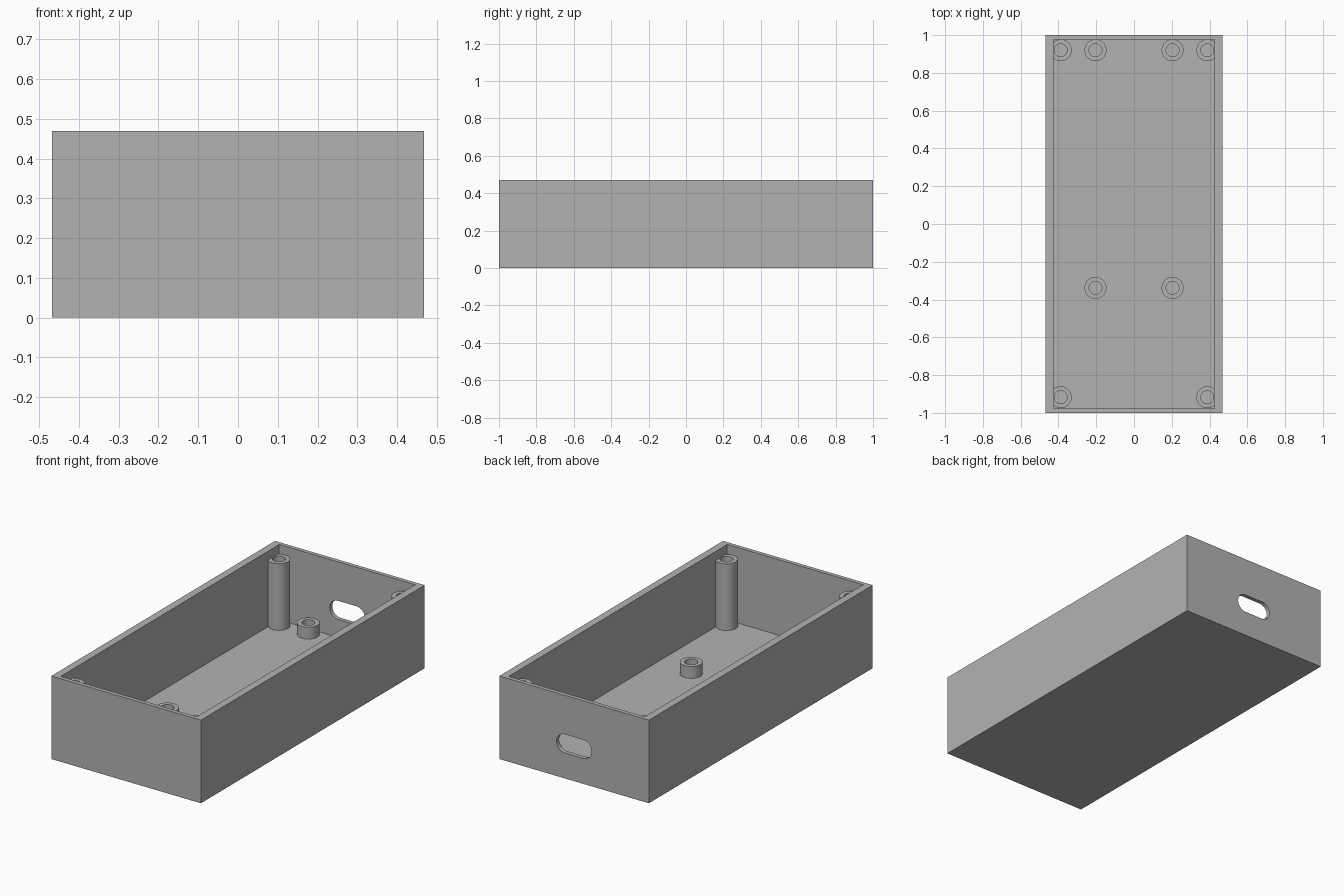
import bpy, bmesh, math
from mathutils import Matrix

cube = bpy.data.objects.get("Cube")
if cube:
    bpy.data.objects.remove(cube, do_unlink=True)

HALF_X, HALF_Y, HEIGHT = 0.468, 1.0, 0.47
SIDE_WALL, END_WALL, FLOOR = 0.042, 0.023, 0.043
SEGMENTS = 40

grey = bpy.data.materials.new("plain grey")
grey.use_nodes = True
grey.diffuse_color = (0.45, 0.45, 0.45, 1)
grey.node_tree.nodes["Principled BSDF"].inputs["Base Color"].default_value = grey.diffuse_color


def make_object(name, bm):
    bmesh.ops.recalc_face_normals(bm, faces=bm.faces)
    mesh = bpy.data.meshes.new(name)
    bm.to_mesh(mesh)
    bm.free()
    mesh.materials.append(grey)
    obj = bpy.data.objects.new(name, mesh)
    bpy.context.collection.objects.link(obj)
    return obj


def activate(obj):
    bpy.ops.object.select_all(action="DESELECT")
    obj.select_set(True)
    bpy.context.view_layer.objects.active = obj


def box(name, half_x, half_y, bottom, top):
    bm = bmesh.new()
    size = Matrix.Diagonal((2 * half_x, 2 * half_y, top - bottom, 1))
    place = Matrix.Translation((0, 0, (top + bottom) / 2))
    bmesh.ops.create_cube(bm, size=1, matrix=place @ size)
    return make_object(name, bm)


def slot_cutter(name, width, height, y, z, depth):
    # Stadium outline extruded along y
    bm = bmesh.new()
    r, n = height / 2, SEGMENTS // 2
    outline = []
    for side in (1, -1):
        for i in range(n + 1):
            a = -math.pi / 2 + math.pi * i / n
            outline.append(bm.verts.new((side * (width / 2 - r + r * math.cos(a)),
                                         y - depth / 2, z + side * r * math.sin(a))))
    face = bm.faces.new(outline)
    out = bmesh.ops.extrude_face_region(bm, geom=[face])
    moved = [v for v in out["geom"] if isinstance(v, bmesh.types.BMVert)]
    bmesh.ops.translate(bm, verts=moved, vec=(0, depth, 0))
    return make_object(name, bm)


def cut(target, cutter):
    cutter.hide_render = True
    mod = target.modifiers.new("cut", "BOOLEAN")
    mod.operation, mod.solver, mod.object = "DIFFERENCE", "EXACT", cutter
    activate(target)
    bpy.ops.object.modifier_apply(modifier=mod.name)
    bpy.data.objects.remove(cutter, do_unlink=True)


def post(name, x, y, top, outer=0.058, inner=0.034):
    # Hollow post: rings from outer base, over the rim, to the bore's bottom
    bm = bmesh.new()
    profile = [(outer, FLOOR - 0.01), (outer, top), (inner, top), (inner, FLOOR + 0.001)]
    rings = []
    for r, z in profile:
        rings.append([bm.verts.new((x + r * math.cos(a), y + r * math.sin(a), z))
                      for a in (math.tau * i / SEGMENTS for i in range(SEGMENTS))])
    for low, high in zip(rings, rings[1:]):
        for i in range(SEGMENTS):
            j = (i + 1) % SEGMENTS
            bm.faces.new((low[i], low[j], high[j], high[i]))
    bm.faces.new(rings[-1])
    bm.faces.new(rings[0])
    obj = make_object(name, bm)
    activate(obj)
    bpy.ops.object.shade_smooth_by_angle(angle=math.radians(30))


# Open tray with a cable slot through the back wall
tray = box("tray", HALF_X, HALF_Y, 0, HEIGHT)
cut(tray, box("cavity_cutter", HALF_X - SIDE_WALL, HALF_Y - END_WALL, FLOOR, HEIGHT + 0.1))
cut(tray, slot_cutter("back_slot_cutter", 0.22, 0.105, HALF_Y, 0.197, 0.1))
activate(tray)
bpy.ops.object.shade_smooth_by_angle(angle=math.radians(30))

# Tall corner posts and short inner posts, mirrored left and right
for side, sign in (("left", 1), ("right", -1)):
    post(f"back_{side}_corner_post", sign * 0.388, 0.92, 0.42)
    post(f"front_{side}_corner_post", sign * 0.388, -0.917, 0.42)
    post(f"back_{side}_short_post", sign * 0.204, 0.92, 0.11)
    post(f"middle_{side}_short_post", sign * 0.204, -0.338, 0.11)
